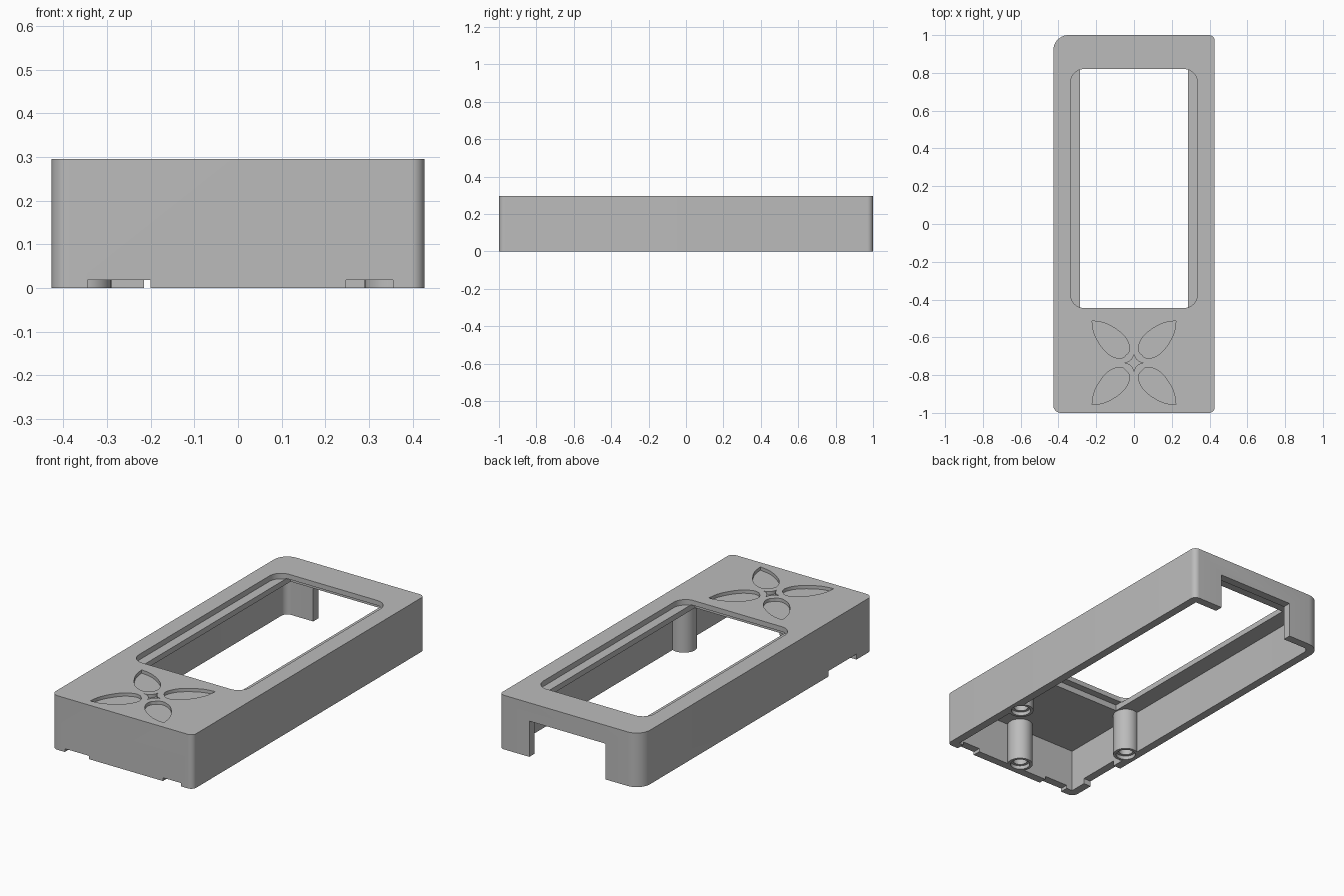
import bpy, bmesh, math
from mathutils import Vector

old = bpy.data.objects.get("Cube")
if old:
    bpy.data.objects.remove(old, do_unlink=True)

grey = bpy.data.materials.new("plain_grey")
grey.use_nodes = True
colour = (0.5, 0.5, 0.5, 1)
grey.diffuse_color = colour
grey.node_tree.nodes["Principled BSDF"].inputs["Base Color"].default_value = colour

HX, HY, TOP = 0.427, 1.0, 0.295
WALL, CEILING, LEDGE = 0.045, 0.235, 0.265


def prism(name, points, z0, z1):
    """Extrude a flat outline from z0 to z1."""
    bm = bmesh.new()
    face = bm.faces.new([bm.verts.new((x, y, z0)) for x, y in points])
    up = bmesh.ops.extrude_face_region(bm, geom=[face])
    verts = [v for v in up["geom"] if isinstance(v, bmesh.types.BMVert)]
    bmesh.ops.translate(bm, verts=verts, vec=(0, 0, z1 - z0))
    bmesh.ops.recalc_face_normals(bm, faces=bm.faces)
    mesh = bpy.data.meshes.new(name)
    bm.to_mesh(mesh)
    bm.free()
    mesh.materials.append(grey)
    obj = bpy.data.objects.new(name, mesh)
    bpy.context.collection.objects.link(obj)
    return obj


def rounded(x0, x1, y0, y1, radii):
    """Rounded rectangle; radii run from back left (+x +y) anticlockwise."""
    pts = []
    corners = [(x1, y1, -1, -1), (x0, y1, 1, -1), (x0, y0, 1, 1), (x1, y0, -1, 1)]
    for i, ((x, y, sx, sy), r) in enumerate(zip(corners, radii)):
        steps = 10 if r else 0
        for k in range(steps + 1):
            a = math.pi / 2 * (i + k / max(steps, 1))
            pts.append((x + sx * r + r * math.cos(a), y + sy * r + r * math.sin(a)))
    return pts


def box(x0, x1, y0, y1, z0, z1):
    return prism("cutter", rounded(x0, x1, y0, y1, [0] * 4), z0, z1)


def circle(x, y, r, n=40):
    return [(x + r * math.cos(math.tau * k / n), y + r * math.sin(math.tau * k / n))
            for k in range(n)]


def spline(pts, steps=5):
    """Smooth open curve through the points."""
    p = [Vector(q) for q in [pts[0]] + pts + [pts[-1]]]
    out = []
    for a, b, c, d in zip(p, p[1:], p[2:], p[3:]):
        for k in range(steps):
            t = k / steps
            out.append(0.5 * (2 * b + (c - a) * t + (2 * a - 5 * b + 4 * c - d) * t ** 2
                              + (3 * b - a - 3 * c + d) * t ** 3))
    return out + [p[-1]]


def combine(target, tool, operation):
    """Apply a boolean and remove the tool."""
    tool.hide_render = True
    mod = target.modifiers.new("boolean", "BOOLEAN")
    mod.operation, mod.object, mod.solver = operation, tool, "EXACT"
    bpy.context.view_layer.objects.active = target
    bpy.ops.object.modifier_apply(modifier=mod.name)
    bpy.data.objects.remove(tool, do_unlink=True)


# Shell with one larger corner, hollow from below
case = prism("case_shell", rounded(-HX, HX, -HY, HY, [0.03, 0.08, 0.04, 0.03]), 0, TOP)
combine(case, prism("cutter", rounded(-HX + WALL, HX - WALL, -HY + WALL, HY - WALL,
                                      [0, 0.035, 0, 0]), -0.1, CEILING), "DIFFERENCE")

# Screw posts at both sides and the front, with bored ends
posts = [(-0.355, -0.49), (0.355, -0.49), (0, -0.92)]
for x, y in posts:
    combine(case, prism("post", circle(x, y, 0.065), 0, CEILING + 0.01), "UNION")
for x, y in posts:
    combine(case, prism("cutter", circle(x, y, 0.05), -0.1, 0.02), "DIFFERENCE")
    combine(case, prism("cutter", circle(x, y, 0.036), -0.1, 0.15), "DIFFERENCE")

# Window, and the longer opening between the side ledges under it
combine(case, prism("cutter", rounded(-0.335, 0.335, -0.445, 0.82, [0.07] * 4),
                    LEDGE, TOP + 0.1), "DIFFERENCE")
combine(case, box(-0.285, 0.285, -0.485, 0.86, 0.1, LEDGE + 0.003), "DIFFERENCE")

# Back doorway and bottom notches in the front and right walls
for cut in [(-0.215, 0.245, 0.9, 1.1, -0.1, 0.195),
            (-0.345, -0.2, -1.1, -0.95, -0.1, 0.018),
            (0.247, 0.355, -1.1, -0.95, -0.1, 0.018),
            (-0.5, -0.375, -0.86, -0.62, -0.1, 0.03)]:
    combine(case, box(*cut), "DIFFERENCE")

# Engraved flower: four petals mirrored about the centre
CY, FLOOR = -0.735, 0.277
half = spline([(0.222, 0.222), (0.16, 0.212), (0.1, 0.182), (0.05, 0.14),
               (0.025, 0.09), (0.028, 0.058), (0.042, 0.042)])
petal = half + [Vector((p.y, p.x)) for p in reversed(half[1:-1])]
for sx in (-1, 1):
    for sy in (-1, 1):
        outline = [(sx * p.x, CY + sy * p.y) for p in petal]
        combine(case, prism("cutter", outline, FLOOR, TOP + 0.1), "DIFFERENCE")

# Engraved four-pointed star with hollow sides
star = []
for q in range(4):
    for k in range(6):
        a = math.pi / 2 * (q + 1 + k / 6)
        b = a if k == 0 else math.pi / 2 * (q + 2) - math.pi / 2 * k / 6 + math.pi
        mid = math.pi / 2 * (q + 1.5)
        cx, cy = 0.052 * math.sqrt(2) * math.cos(mid), 0.052 * math.sqrt(2) * math.sin(mid)
        if k == 0:
            star.append((0.052 * math.cos(a), CY + 0.052 * math.sin(a)))
        else:
            star.append((cx + 0.052 * math.cos(b), CY + cy + 0.052 * math.sin(b)))
combine(case, prism("cutter", star, FLOOR, TOP + 0.1), "DIFFERENCE")

# Smooth the round walls, keep the edges crisp
bpy.ops.object.select_all(action="DESELECT")
case.select_set(True)
bpy.context.view_layer.objects.active = case
bpy.ops.object.shade_smooth_by_angle(angle=math.radians(30))
